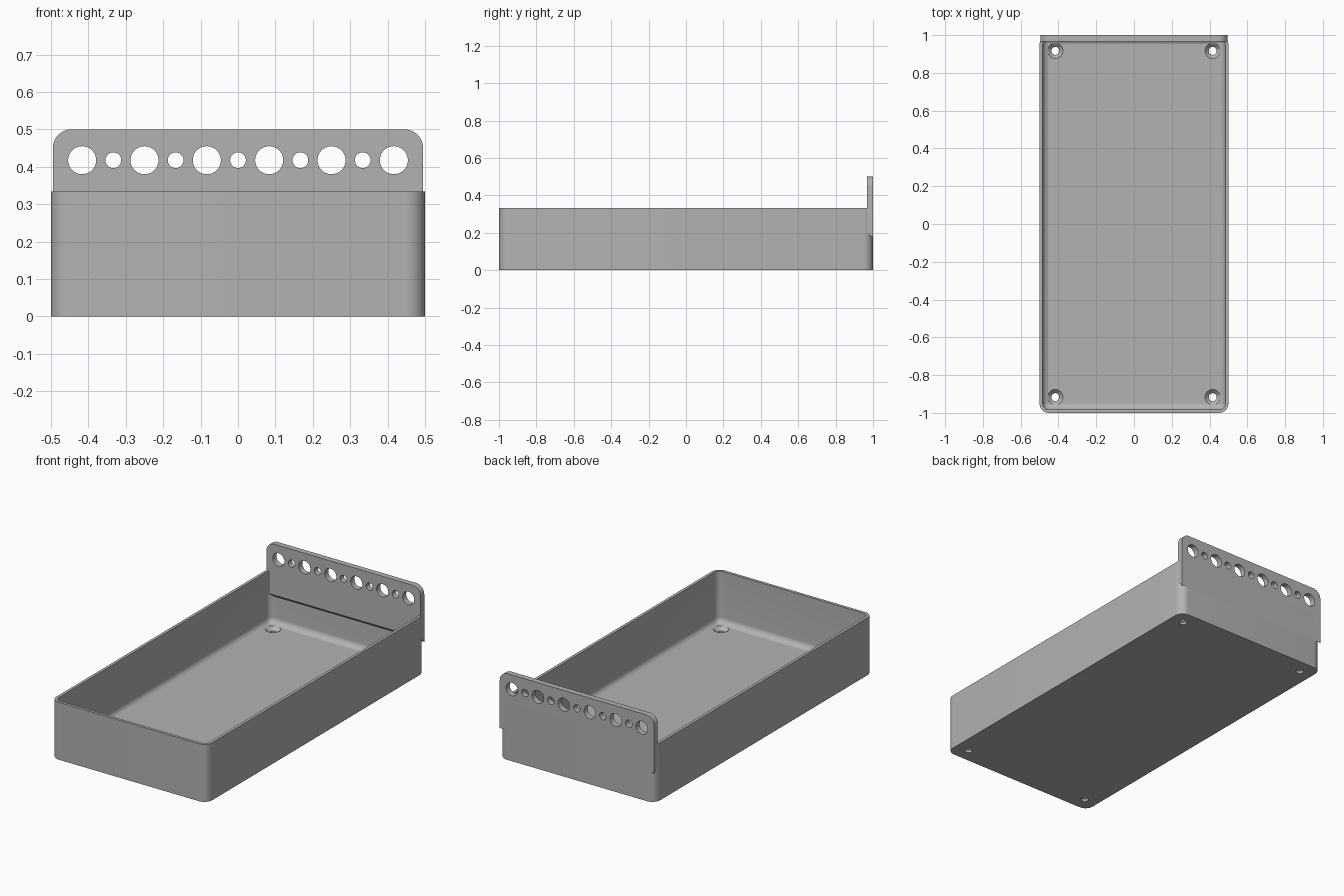
import bpy, bmesh, math
from mathutils import Matrix, Vector

cube = bpy.data.objects.get("Cube")
if cube:
    bpy.data.objects.remove(cube, do_unlink=True)

WALL, FLOOR, HEIGHT, FILLET = 0.0167, 0.0333, 0.3333, 0.0333

grey = bpy.data.materials.new("plain grey")
grey.use_nodes = True
grey.diffuse_color = (0.45, 0.45, 0.45, 1)
grey.node_tree.nodes["Principled BSDF"].inputs["Base Color"].default_value = (0.45, 0.45, 0.45, 1)


def make_object(name, bm):
    bmesh.ops.recalc_face_normals(bm, faces=bm.faces)
    mesh = bpy.data.meshes.new(name)
    bm.to_mesh(mesh)
    bm.free()
    mesh.materials.append(grey)
    obj = bpy.data.objects.new(name, mesh)
    bpy.context.collection.objects.link(obj)
    return obj


def rounded_rect(half_x, half_y, radius, steps=12):
    """Counter-clockwise outline with four round corners."""
    points = []
    for i, (sx, sy) in enumerate([(1, 1), (-1, 1), (-1, -1), (1, -1)]):
        for k in range(steps + 1):
            a = math.pi / 2 * (i + k / steps)
            points.append((sx * (half_x - radius) + radius * math.cos(a),
                           sy * (half_y - radius) + radius * math.sin(a)))
    return points


def bridge(bm, a, b):
    for i in range(len(a)):
        j = (i + 1) % len(a)
        bm.faces.new((a[i], a[j], b[j], b[i]))


def add_cone(bm, location, r_low, r_high, depth, rotation=Matrix()):
    bmesh.ops.create_cone(bm, cap_ends=True, segments=40, radius1=r_low, radius2=r_high,
                          depth=depth, matrix=Matrix.Translation(Vector(location)) @ rotation)


def cut_and_shade(obj, cutters):
    """Apply each cutter, remove it, then smooth the curved faces."""
    bpy.ops.object.select_all(action='DESELECT')
    obj.select_set(True)
    bpy.context.view_layer.objects.active = obj
    for cutter in cutters:
        cutter.hide_render = True
        mod = obj.modifiers.new("cut", 'BOOLEAN')
        mod.operation, mod.solver, mod.object = 'DIFFERENCE', 'EXACT', cutter
        bpy.ops.object.modifier_apply(modifier=mod.name)
        bpy.data.objects.remove(cutter, do_unlink=True)
    bpy.ops.object.shade_smooth_by_angle(angle=math.radians(30))


# Tray: outer wall, rim, inner wall and filleted floor as stacked outlines
bm = bmesh.new()
sections = [(0, 0, 0.05), (0, HEIGHT, 0.05), (WALL, HEIGHT, FILLET)]
for k in range(9):
    a = math.pi / 2 * k / 8
    inset = FILLET * (1 - math.cos(a))
    sections.append((WALL + inset, FLOOR + FILLET * (1 - math.sin(a)),
                     max(FILLET - inset, 0.0005)))
loops = [[bm.verts.new((x, y, z)) for x, y in rounded_rect(0.5 - d, 1 - d, r)]
         for d, z, r in sections]
for low, high in zip(loops, loops[1:]):
    bridge(bm, low, high)
bm.faces.new(loops[0])
bm.faces.new(loops[-1])
tray = make_object("tray", bm)

# Countersunk screw holes near the floor corners
shafts, sinks = bmesh.new(), bmesh.new()
for x in (-0.4167, 0.4167):
    for y in (-0.9167, 0.9167):
        add_cone(shafts, (x, y, 0.02), 0.021, 0.021, 0.1)
        add_cone(sinks, (x, y, 0.0245), 0.021, 0.043, 0.022)
cut_and_shade(tray, [make_object("screw_shafts", shafts), make_object("screw_sinks", sinks)])

# Back plate: round top corners, underside sloping down towards the back
bm = bmesh.new()
arches = [p for p in rounded_rect(0.495, 0.165, 0.05) if p[1] > 0]
outlines = []
for y, bottom in ((0.9667, 0.205), (1.0, 0.172)):
    profile = [(x, z + 0.335) for x, z in arches] + [(-0.495, bottom), (0.495, bottom)]
    outlines.append([bm.verts.new((x, y, z)) for x, z in profile])
    bm.faces.new(outlines[-1])
bridge(bm, *outlines)
plate = make_object("hanging_plate", bm)

# Row of alternating large and small holes through the plate
row = bmesh.new()
upright = Matrix.Rotation(math.pi / 2, 4, 'X')
for i in range(11):
    r = 0.0375 if i % 2 == 0 else 0.021
    add_cone(row, ((i - 5) / 12, 0.98, 0.4175), r, r, 0.2, upright)
cut_and_shade(plate, [make_object("plate_holes", row)])
